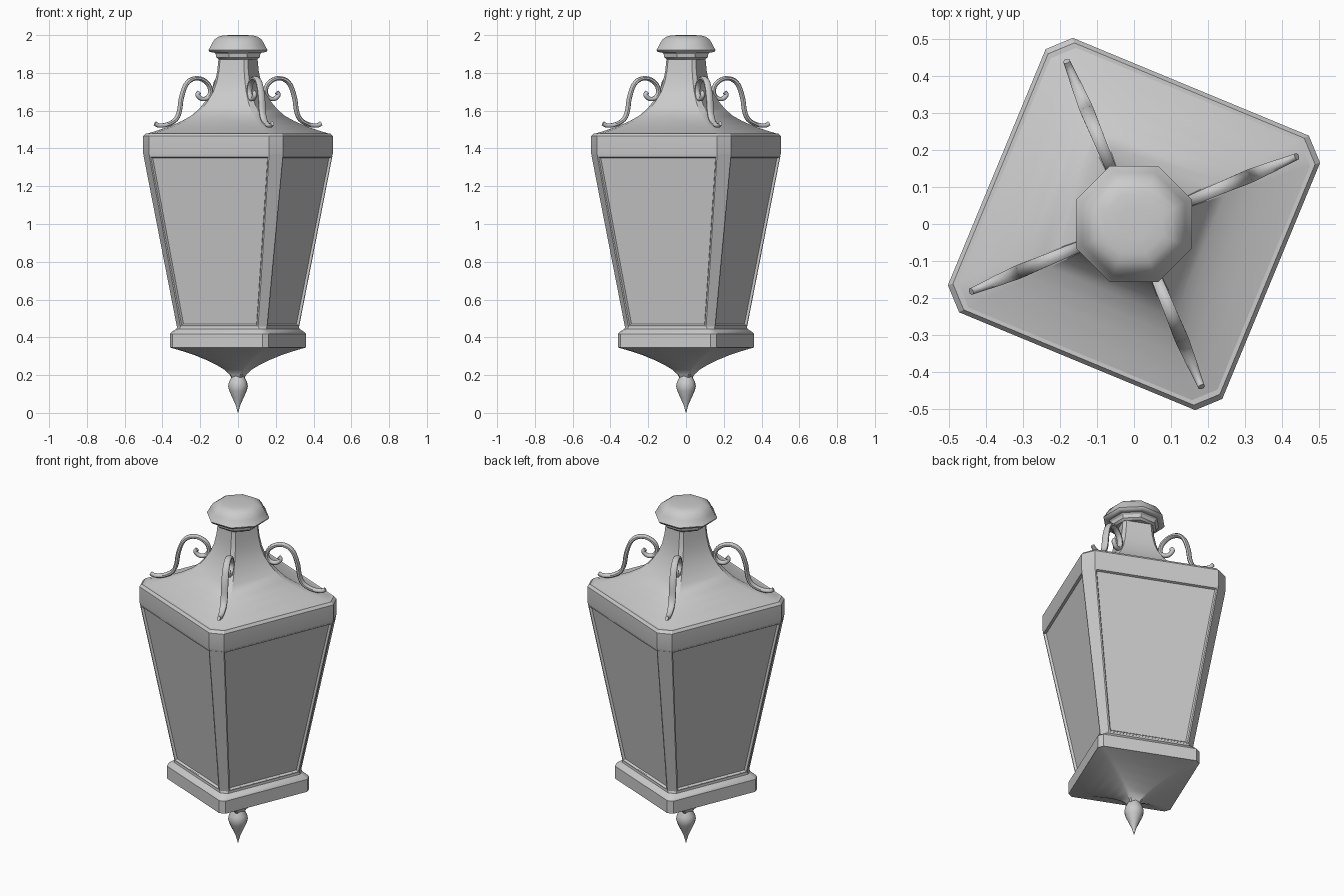
import bpy, bmesh, math
from mathutils import Vector

if "Cube" in bpy.data.objects:
    bpy.data.objects.remove(bpy.data.objects["Cube"])

TURN = math.radians(-22.5)   # whole lantern is turned about z


def finish(name, bm, angle=30, rot=TURN):
    bmesh.ops.recalc_face_normals(bm, faces=bm.faces)
    me = bpy.data.meshes.new(name)
    bm.to_mesh(me)
    bm.free()
    ob = bpy.data.objects.new(name, me)
    bpy.context.collection.objects.link(ob)
    ob.rotation_euler.z = rot
    bpy.ops.object.select_all(action='DESELECT')
    ob.select_set(True)
    bpy.context.view_layer.objects.active = ob
    bpy.ops.object.shade_smooth_by_angle(angle=math.radians(angle))
    return ob


def bridge(bm, rings):
    n = len(rings[0])
    for a, b in zip(rings, rings[1:]):
        for i in range(n):
            bm.faces.new((a[i], a[(i + 1) % n], b[(i + 1) % n], b[i]))
    bm.faces.new(rings[0])
    bm.faces.new(rings[-1])


def square_loft(levels):
    """Loft of chamfered squares given as (z, half width, corner cut)."""
    bm = bmesh.new()
    rings = []
    for z, h, c in levels:
        k = h - c
        pts = [(h, -k), (h, k), (k, h), (-k, h), (-h, k), (-h, -k), (-k, -h), (k, -h)]
        rings.append([bm.verts.new((x, y, z)) for x, y in pts])
    bridge(bm, rings)
    return bm


def turned(levels, n):
    """Loft of regular polygons given as (z, radius)."""
    bm = bmesh.new()
    rings = [[bm.verts.new((r * math.cos(math.tau * i / n), r * math.sin(math.tau * i / n), z))
              for i in range(n)] for z, r in levels]
    bridge(bm, rings)
    return bm


# tapered body with four recessed panes
bm = square_loft([(0.455, 0.258, 0.036), (1.36, 0.399, 0.056)])
bm.normal_update()
bmesh.ops.recalc_face_normals(bm, faces=bm.faces)
panes = [f for f in bm.faces if abs(f.normal.z) < 0.5
         and max(abs(f.normal.x), abs(f.normal.y)) > 0.9]
bmesh.ops.inset_individual(bm, faces=panes, thickness=0.010, depth=0)
bmesh.ops.inset_individual(bm, faces=panes, thickness=0.009, depth=-0.012)
finish("body_with_panes", bm)

# eave band
finish("eave_band", square_loft([(1.355, 0.397, 0.056), (1.375, 0.401, 0.056),
                                 (1.465, 0.401, 0.056), (1.48, 0.39, 0.054)]))

# concave roof and neck
roof = [(1.476, 0.39), (1.495, 0.34), (1.52, 0.283), (1.545, 0.238), (1.575, 0.196),
        (1.61, 0.165), (1.65, 0.139), (1.70, 0.114), (1.75, 0.099), (1.81, 0.089), (1.885, 0.083)]
finish("roof", square_loft([(z, h, 0.006 + 0.123 * h) for z, h in roof]))

# collar and domed octagonal cap
finish("collar", turned([(1.872, 0.112), (1.882, 0.124), (1.90, 0.128), (1.915, 0.145)], 8))
finish("cap", turned([(1.908, 0.148), (1.912, 0.164), (1.922, 0.170), (1.932, 0.162),
                      (1.955, 0.150), (1.978, 0.134), (1.992, 0.112), (1.998, 0.085),
                      (2.0, 0.045)], 8), 50)

# base plinth with sloped top
finish("base", square_loft([(0.345, 0.283, 0.025), (0.418, 0.283, 0.025), (0.428, 0.276, 0.025),
                            (0.445, 0.258, 0.03), (0.465, 0.256, 0.036)]))

# concave underside
under = [(0.346, 0.282), (0.325, 0.226), (0.305, 0.180), (0.28, 0.132), (0.255, 0.092),
         (0.23, 0.060), (0.205, 0.038), (0.18, 0.026)]
finish("underside", square_loft([(z, h, 0.006 + 0.067 * h) for z, h in under]))

# drop finial
finish("drop_finial", turned([(0.205, 0.030), (0.188, 0.036), (0.165, 0.048), (0.14, 0.053),
                              (0.115, 0.046), (0.08, 0.030), (0.04, 0.012), (0.0, 0.001)], 12), 60)

# corner scrolls: (radius from axis, z, half width)
path = [(0.476, 1.532, 0.010), (0.45, 1.521, 0.012), (0.40, 1.528, 0.016), (0.355, 1.555, 0.019),
        (0.335, 1.60, 0.020), (0.325, 1.665, 0.020), (0.300, 1.735, 0.019), (0.262, 1.767, 0.018),
        (0.215, 1.769, 0.017), (0.172, 1.742, 0.016), (0.157, 1.70, 0.015), (0.175, 1.668, 0.014),
        (0.208, 1.662, 0.013), (0.232, 1.683, 0.012), (0.222, 1.698, 0.010)]


def smooth_path(pts, steps):
    p = [Vector(q) for q in pts]
    p = [2 * p[0] - p[1]] + p + [2 * p[-1] - p[-2]]
    out = []
    for a, b, c, d in zip(p, p[1:], p[2:], p[3:]):
        for s in range(steps):
            t = s / steps
            out.append(0.5 * (2 * b + (c - a) * t + (2 * a - 5 * b + 4 * c - d) * t ** 2
                              + (3 * b - a - 3 * c + d) * t ** 3))
    return out + [p[-2]]


section = [(math.cos(math.tau * i / 8 + math.pi / 8), math.sin(math.tau * i / 8 + math.pi / 8))
           for i in range(8)]
line = smooth_path(path, 3)
for k in range(4):
    bm = bmesh.new()
    rings = []
    for i, q in enumerate(line):
        t = line[min(i + 1, len(line) - 1)] - line[max(i - 1, 0)]
        nrm = Vector((-t.y, t.x)).normalized()
        rings.append([bm.verts.new((q.x + nrm.x * v * 0.012, u * q.z, q.y + nrm.y * v * 0.012))
                      for u, v in section])
    bridge(bm, rings)
    finish(f"corner_scroll_{k + 1}", bm, 50, math.radians(22.5 + 90 * k))
